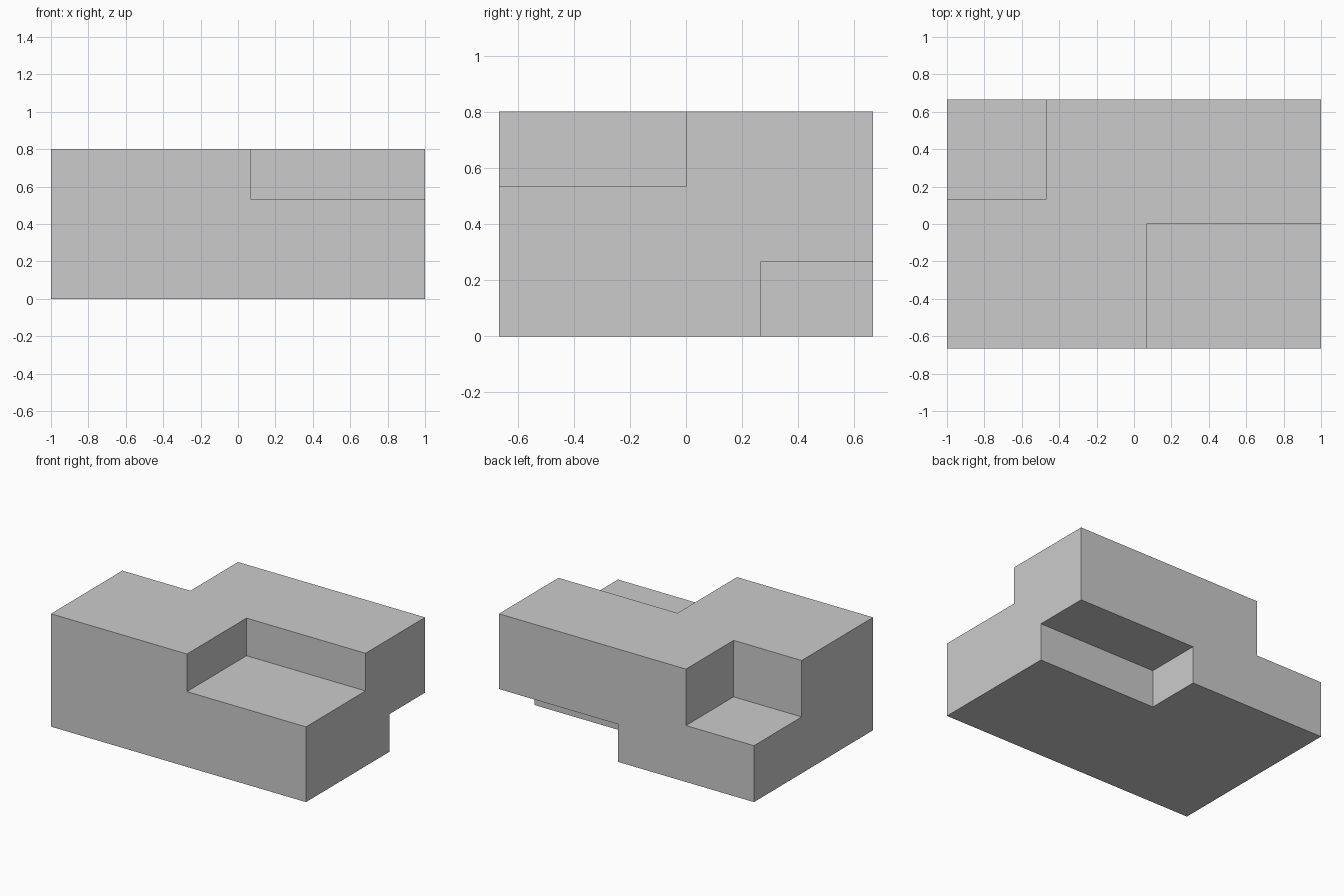
import bpy

if "Cube" in bpy.data.objects:
    bpy.data.objects.remove(bpy.data.objects["Cube"])

U = 1 / 15   # design module
M = 0.2      # cutter overshoot past the open sides


def box(name, lo, hi):
    """Axis-aligned box between two corners."""
    centre = [(a + b) / 2 for a, b in zip(lo, hi)]
    bpy.ops.mesh.primitive_cube_add(size=1, location=centre)
    ob = bpy.context.object
    ob.name = name
    ob.scale = [b - a for a, b in zip(lo, hi)]
    bpy.ops.object.transform_apply(location=True, rotation=False, scale=True)
    return ob


# Main block
block = box("notched_block", (-1, -10 * U, 0), (1, 10 * U, 12 * U))

# Corner notches: front right top, back left top, back right bottom
notches = {
    "front_top_notch": ((U, -10 * U - M, 8 * U), (1 + M, 0, 12 * U + M)),
    "back_top_notch": ((-1 - M, 2 * U, 6 * U), (-7 * U, 10 * U + M, 12 * U + M)),
    "back_bottom_notch": ((U, 4 * U, -M), (1 + M, 10 * U + M, 4 * U)),
}
for name, (lo, hi) in notches.items():
    cutter = box(name, lo, hi)
    cutter.hide_render = True
    mod = block.modifiers.new(name, 'BOOLEAN')
    mod.operation = 'DIFFERENCE'
    mod.solver = 'EXACT'
    mod.object = cutter
    bpy.context.view_layer.objects.active = block
    bpy.ops.object.modifier_apply(modifier=mod.name)
    bpy.data.objects.remove(cutter)
